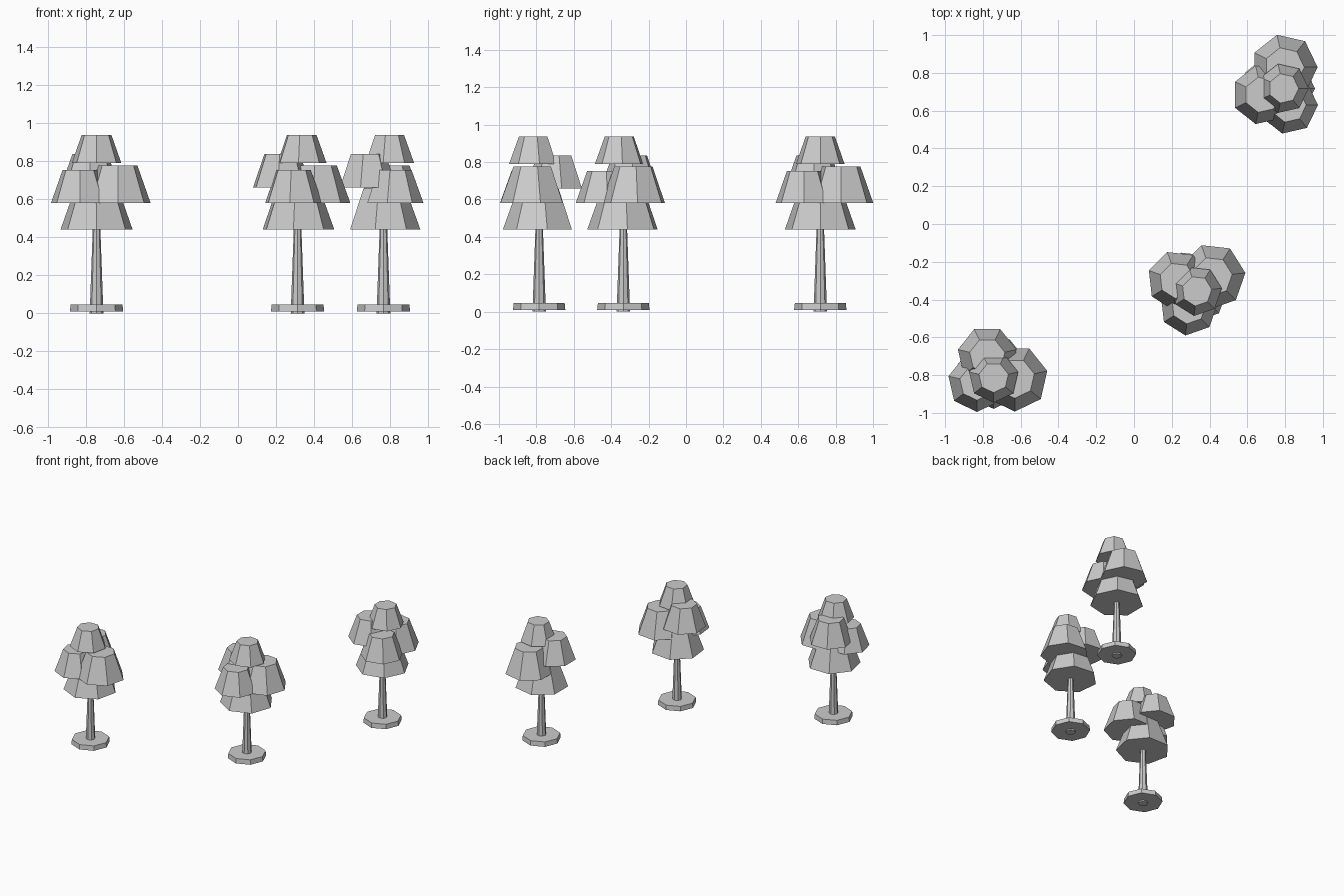
import bpy
from math import radians
from mathutils import Matrix, Vector

cube = bpy.data.objects.get("Cube")
if cube:
    bpy.data.objects.remove(cube, do_unlink=True)

# One plain grey for everything
grey = bpy.data.materials.new("plain_grey")
grey.use_nodes = True
colour = (0.6, 0.6, 0.6, 1)
grey.diffuse_color = colour
bsdf = next(n for n in grey.node_tree.nodes if n.type == 'BSDF_PRINCIPLED')
bsdf.inputs["Base Color"].default_value = colour


def frustum(name, sides, r_low, r_high, z, height, tree, offset=(0, 0)):
    """Flat-shaded capped frustum with one corner facing the tree's own front."""
    x, y, turn = tree
    spin = Matrix.Rotation(radians(turn), 4, 'Z')
    place = Vector((x, y, z + height / 2)) + spin @ Vector((*offset, 0))
    bpy.ops.mesh.primitive_cone_add(
        vertices=sides, radius1=r_low, radius2=r_high, depth=height,
        location=place, rotation=(0, 0, radians(turn + 180)))
    obj = bpy.context.object
    obj.name = name
    obj.data.materials.append(grey)


# Foliage clumps: name, radius, underside height, offset from the trunk
clumps = [
    ("lower_foliage", 0.194, 0.44, (0, 0)),
    ("large_side_foliage", 0.176, 0.58, (0.112, -0.032)),
    ("small_side_foliage", 0.155, 0.58, (-0.088, -0.055)),
    ("high_side_foliage", 0.159, 0.66, (-0.034, 0.085)),
    ("crown_foliage", 0.133, 0.79, (0, -0.028)),
]

# Trees: x, y, turn in degrees
trees = {
    "left_front_tree": (-0.743, -0.785, 0),
    "middle_tree": (0.313, -0.335, 45),
    "right_back_tree": (0.764, 0.718, 90),
}

for label, tree in trees.items():
    frustum(label + "_base", 8, 0.14, 0.136, 0.01, 0.037, tree)
    frustum(label + "_trunk", 8, 0.036, 0.018, 0, 0.5, tree)
    for part, radius, z, offset in clumps:
        frustum(label + "_" + part, 7, radius, radius * 0.6, z,
                radius * 1.11, tree, offset)
